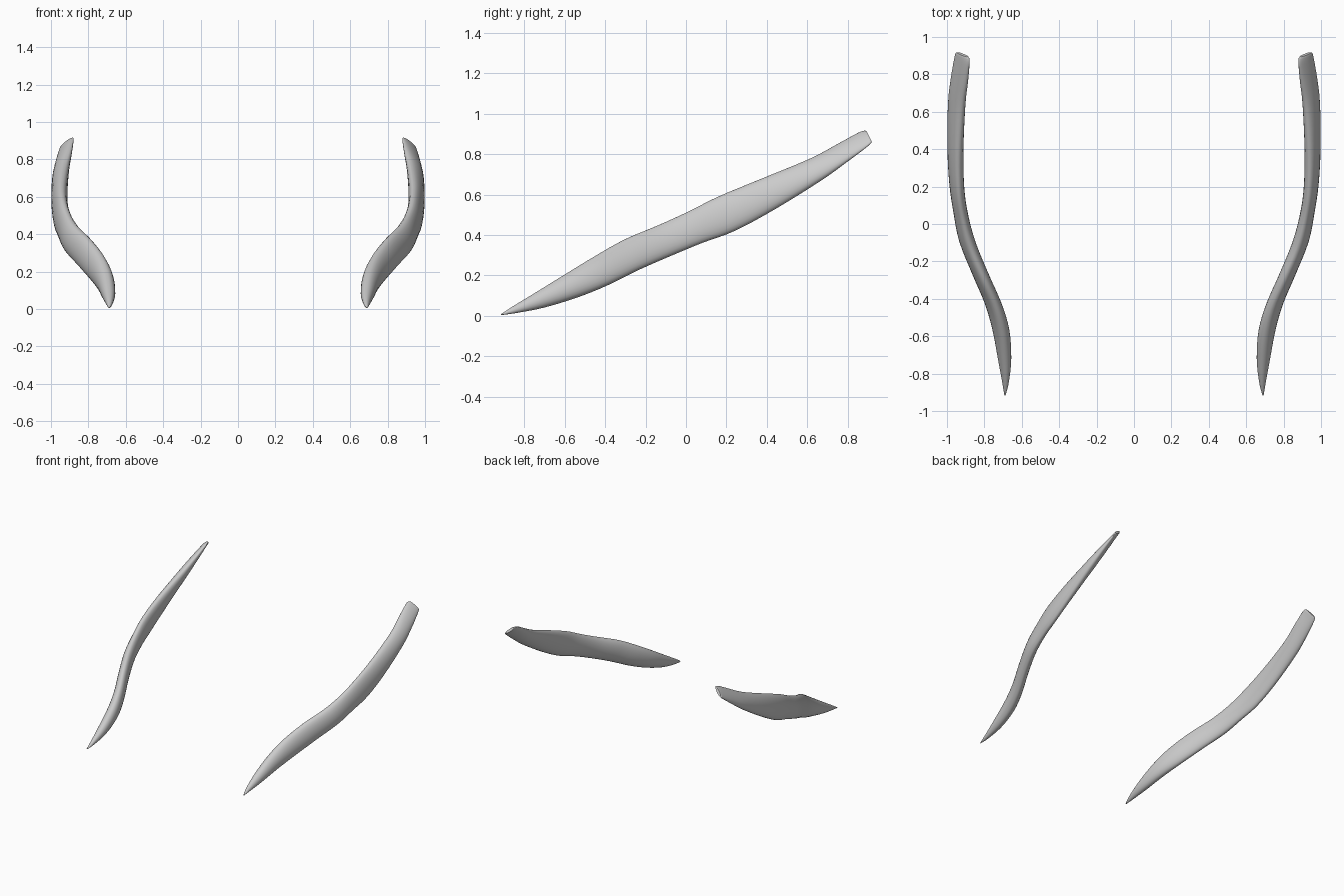
import bpy, bmesh
from math import sin, cos, pi, sqrt, radians
from mathutils import Vector

cube = bpy.data.objects.get("Cube")
if cube:
    bpy.data.objects.remove(cube)

grey = bpy.data.materials.new("plain_grey")
grey.use_nodes = True
grey.diffuse_color = (0.6, 0.6, 0.6, 1)
grey.node_tree.nodes["Principled BSDF"].inputs["Base Color"].default_value = grey.diffuse_color

# Stations from front tip to rear end: y, x, z, half width, half height, inward lean
STATIONS = [
    (-.915, .69, .006, .003, .002, 0),
    (-.85, .687, .03, .017, .018, .1),
    (-.72, .692, .08, .036, .043, .1),
    (-.565, .712, .15, .046, .065, .2),
    (-.425, .753, .22, .048, .078, .35),
    (-.27, .82, .302, .048, .083, .4),
    (-.1, .889, .375, .046, .082, .35),
    (.05, .925, .44, .04, .085, .3),
    (.2, .947, .505, .04, .094, .3),
    (.4, .955, .60, .043, .083, .35),
    (.64, .948, .723, .046, .061, .5),
    (.78, .932, .81, .045, .05, .7),
    (.87, .92, .868, .041, .042, .85),
    (.9, .917, .885, .037, .035, .88),
]
SIDES, STEPS = 24, 4
TILT = radians(26)


def spline(points):
    """Smooth curve through every station."""
    p = [Vector(s) for s in points]
    p = [p[0]] + p + [p[-1]]
    out = []
    for a, b, c, d in zip(p, p[1:], p[2:], p[3:]):
        for i in range(STEPS):
            t = i / STEPS
            out.append(b + (c - a) * t / 2 + (a * 2 - b * 5 + c * 4 - d) * t**2 / 2
                       + (b * 3 - a - c * 3 + d) * t**3 / 2)
    return out + [p[-1]]


def section(bm, station, side):
    """Leaning oval, tilted square to the rising path."""
    y, x, z, hw, hh, k = station
    ring = []
    for i in range(SIDES):
        c, s = cos(2 * pi * i / SIDES), sin(2 * pi * i / SIDES)
        px = x + hw * (c * sqrt(1 - k * k) - s * k)
        ring.append(bm.verts.new((side * px, y - hh * s * sin(TILT), z + hh * s * cos(TILT))))
    return ring


def strand(name, side):
    bm = bmesh.new()
    rings = [section(bm, s, side) for s in spline(STATIONS)]
    # Small rounded rear cap
    y, x, z, hw, hh, k = STATIONS[-1]
    rings.append(section(bm, (y + .006, x, z + .003, hw * .8, hh * .8, k), side))
    for a, b in zip(rings, rings[1:]):
        for i in range(SIDES):
            j = (i + 1) % SIDES
            bm.faces.new((a[i], a[j], b[j], b[i]))
    bm.faces.new(rings[0])
    bm.faces.new(rings[-1])
    bmesh.ops.recalc_face_normals(bm, faces=bm.faces)
    mesh = bpy.data.meshes.new(name)
    bm.to_mesh(mesh)
    bm.free()
    mesh.materials.append(grey)
    obj = bpy.data.objects.new(name, mesh)
    bpy.context.collection.objects.link(obj)
    bpy.ops.object.select_all(action='DESELECT')
    obj.select_set(True)
    bpy.context.view_layer.objects.active = obj
    bpy.ops.object.shade_smooth_by_angle(angle=radians(50))


strand("left_strand", 1)
strand("right_strand", -1)
